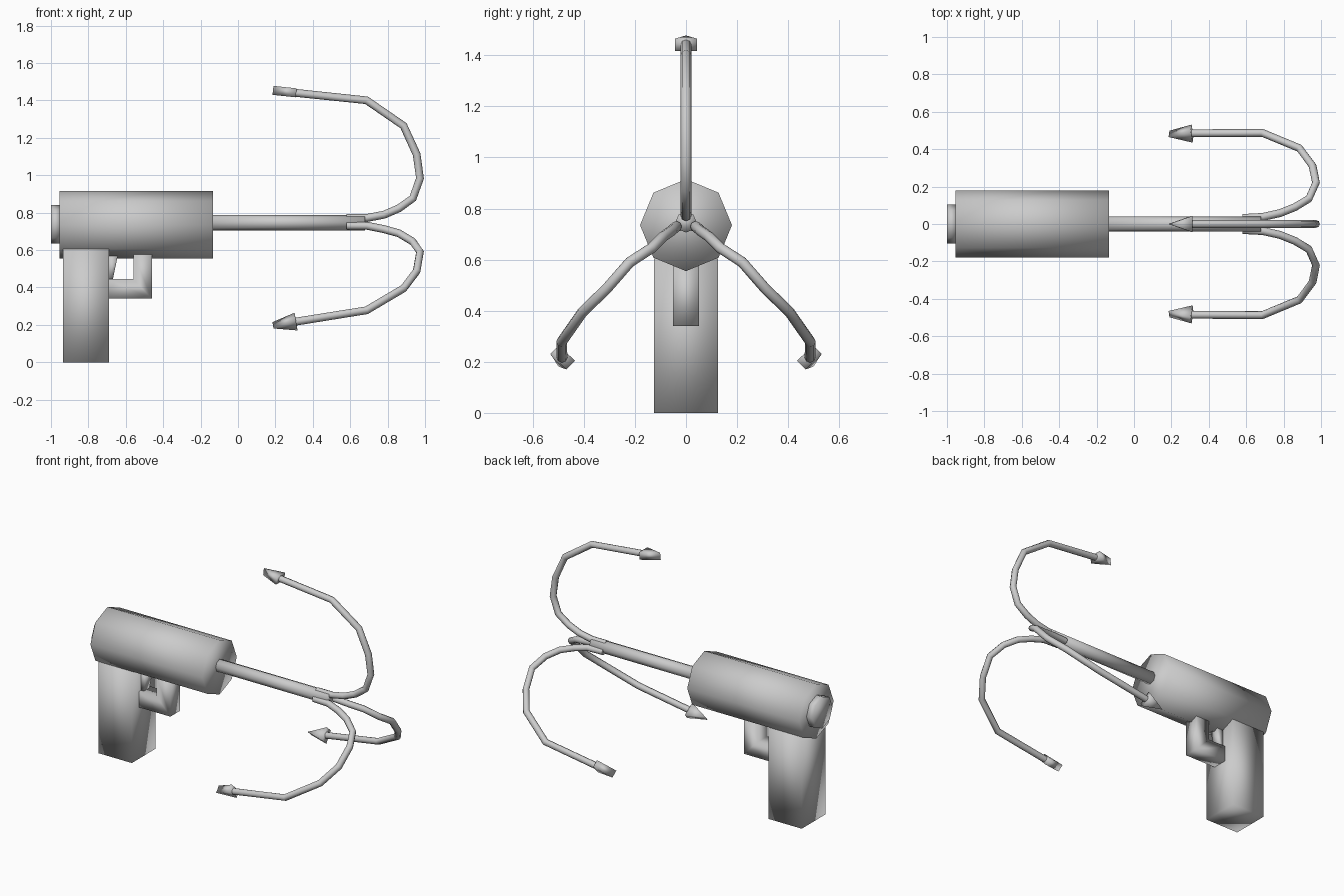
import bpy, bmesh
from mathutils import Vector, Matrix

if "Cube" in bpy.data.objects:
    bpy.data.objects.remove(bpy.data.objects["Cube"])


def finish(name, bm):
    bmesh.ops.recalc_face_normals(bm, faces=bm.faces)
    me = bpy.data.meshes.new(name)
    bm.to_mesh(me)
    bm.free()
    me.polygons.foreach_set("use_smooth", [True] * len(me.polygons))
    ob = bpy.data.objects.new(name, me)
    bpy.context.collection.objects.link(ob)
    return ob


def rod(name, x0, x1, z, r):
    """Eight-sided cylinder along x."""
    bm = bmesh.new()
    m = Matrix.Translation(((x0 + x1) / 2, 0, z)) @ Matrix.Rotation(1.5707963, 4, 'Y')
    bmesh.ops.create_cone(bm, cap_ends=True, segments=8, radius1=r, radius2=r,
                          depth=x1 - x0, matrix=m)
    return finish(name, bm)


def prism(name, pts, offset):
    """Polygon (3D points) centred on and extruded along an offset vector."""
    bm = bmesh.new()
    off = Vector(offset)
    face = bm.faces.new([bm.verts.new(Vector(p) - off / 2) for p in pts])
    ext = bmesh.ops.extrude_face_region(bm, geom=[face], use_keep_orig=True)
    bmesh.ops.translate(bm, vec=off,
                        verts=[v for v in ext["geom"] if isinstance(v, bmesh.types.BMVert)])
    return finish(name, bm)


def side_prism(name, xz, width):
    return prism(name, [(x, 0, z) for x, z in xz], (0, width, 0))


def hook(name, pts, tip, radial):
    # bent tube
    cu = bpy.data.curves.new(name, 'CURVE')
    cu.dimensions = '3D'
    cu.bevel_depth = 0.021
    cu.bevel_resolution = 2
    cu.use_fill_caps = True
    sp = cu.splines.new('POLY')
    sp.points.add(len(pts) - 1)
    for p, co in zip(sp.points, pts):
        p.co = (*co, 1)
    sp.use_smooth = True
    bpy.context.collection.objects.link(bpy.data.objects.new(name, cu))
    # flat triangular barb at the end
    tip = Vector(tip)
    d = (tip - Vector(pts[-2])).normalized()
    side = d.cross(Vector(radial)).normalized()
    n = side.cross(d).normalized()
    base = tip - d * 0.125
    prism(name + "_barb", [tip, base + side * 0.044, base - side * 0.044], n * 0.048)


# body, rear cap and shaft
rod("body", -0.955, -0.135, 0.735, 0.18)
rod("rear_cap", -1.0, -0.95, 0.738, 0.104)
rod("shaft", -0.14, 0.68, 0.747, 0.041)

# grip, trigger guard and trigger
side_prism("grip", [(-0.935, 0), (-0.69, 0), (-0.69, 0.605), (-0.935, 0.605)], 0.25)
side_prism("trigger_guard", [(-0.70, 0.34), (-0.46, 0.34), (-0.46, 0.58), (-0.56, 0.58),
                             (-0.56, 0.445), (-0.70, 0.445)], 0.10)
side_prism("trigger", [(-0.70, 0.44), (-0.67, 0.44), (-0.643, 0.57), (-0.70, 0.57)], 0.06)

# three hooks
xs = [0.58, 0.69, 0.78, 0.86, 0.935, 0.973, 0.955, 0.885, 0.687, 0.275]
up_z = [0.772, 0.772, 0.789, 0.823, 0.877, 0.984, 1.112, 1.265, 1.401, 1.444]
low_z = [0.73, 0.73, 0.712, 0.69, 0.645, 0.59, 0.487, 0.395, 0.278, 0.212]
low_y = [0.032, 0.038, 0.058, 0.09, 0.135, 0.22, 0.31, 0.405, 0.487, 0.485]

hook("upper_hook", [(x, 0, z) for x, z in zip(xs, up_z)], (0.187, 0, 1.454), (0, 0, 1))
for s, label in ((-1, "front"), (1, "back")):
    hook(label + "_hook", [(x, s * y, z) for x, y, z in zip(xs, low_y, low_z)],
         (0.187, s * 0.482, 0.198), (0, s * 0.7, -0.72))
